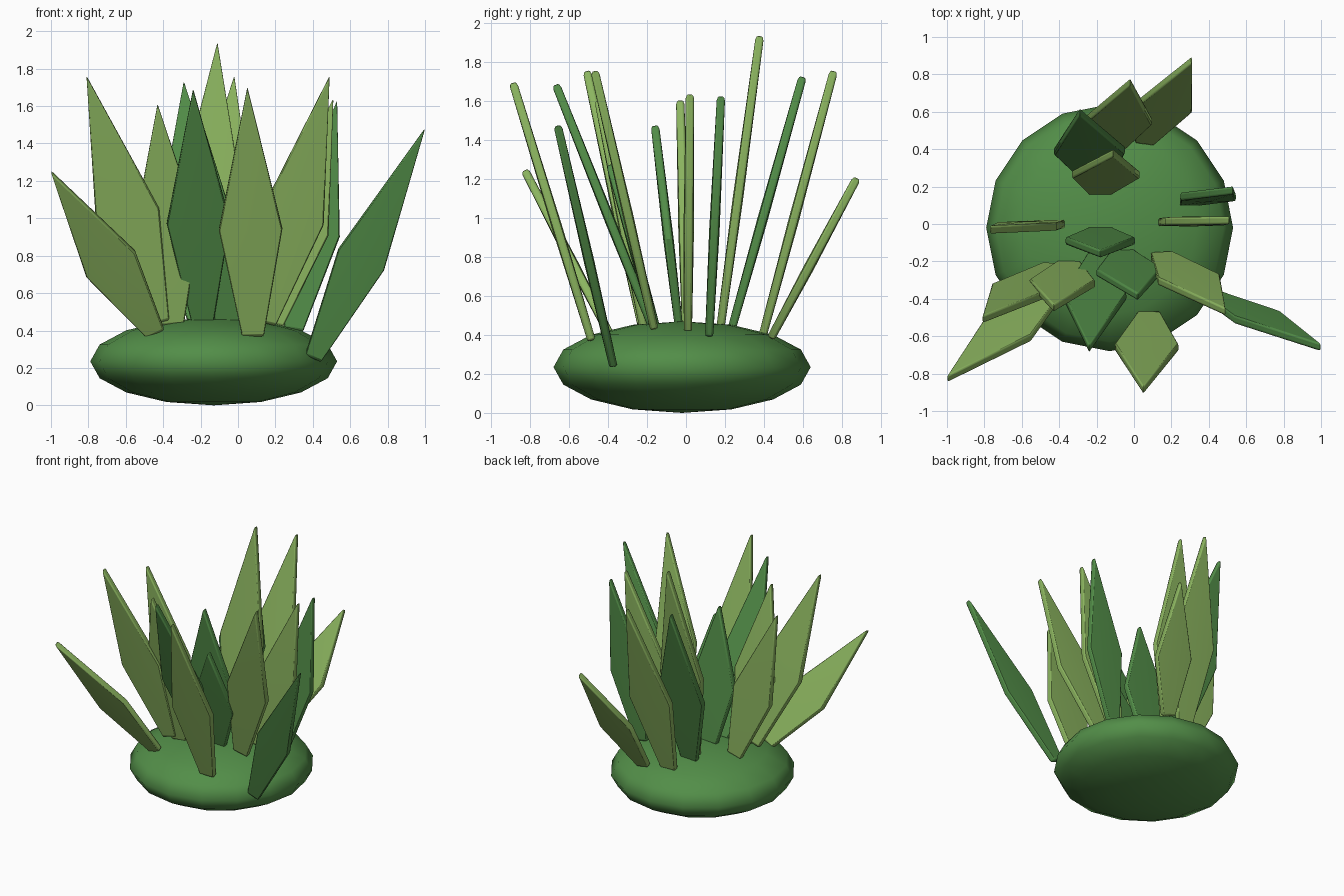
import bpy, bmesh
from math import radians
from mathutils import Vector

cube = bpy.data.objects.get("Cube")
if cube:
    bpy.data.objects.remove(cube, do_unlink=True)


def material(name, color):
    mat = bpy.data.materials.new(name)
    mat.use_nodes = True
    mat.diffuse_color = (*color, 1)
    bsdf = next(n for n in mat.node_tree.nodes if n.type == 'BSDF_PRINCIPLED')
    bsdf.inputs["Base Color"].default_value = (*color, 1)
    bsdf.inputs["Roughness"].default_value = 0.8
    return mat


dark = material("dark_green", (0.085, 0.27, 0.065))
light = material("light_green", (0.26, 0.46, 0.115))

# Mossy mound: a flattened ball
bpy.ops.mesh.primitive_uv_sphere_add(segments=16, ring_count=8, radius=1,
                                     location=(-0.13, -0.02, 0.235))
mound = bpy.context.object
mound.name = "mound"
mound.scale = (0.66, 0.66, 0.235)
bpy.ops.object.transform_apply(location=False, rotation=False, scale=True)
mound.data.materials.append(dark)
bpy.ops.object.shade_smooth()


def leaf(name, base, tip, width, mat):
    """Kite-shaped blade from base to tip, lying across the x axis."""
    base, tip = Vector(base), Vector(tip)
    axis = (tip - base).normalized()
    across = Vector((1, 0, 0))
    across = (across - axis * across.dot(axis)).normalized()
    normal = axis.cross(across)
    base -= axis * 0.02
    shoulder = base.lerp(tip, 0.43)
    foot = across * width * 0.17
    side = across * width * 0.5
    outline = [base - foot, base + foot, shoulder + side, tip, shoulder - side]

    bm = bmesh.new()
    front, back = ([bm.verts.new(p + normal * t) for p in outline]
                   for t in (0.021, -0.021))
    for ring, t in ((front, 0.027), (back, -0.027)):
        # Slightly raised middle point gives the soft facets
        middle = bm.verts.new(shoulder + normal * t)
        for i in range(5):
            bm.faces.new((ring[i], ring[(i + 1) % 5], middle))
    for i in range(5):
        j = (i + 1) % 5
        bm.faces.new((front[i], back[i], back[j], front[j]))
    bmesh.ops.recalc_face_normals(bm, faces=bm.faces)
    mesh = bpy.data.meshes.new(name)
    bm.to_mesh(mesh)
    bm.free()

    obj = bpy.data.objects.new(name, mesh)
    bpy.context.collection.objects.link(obj)
    mesh.materials.append(mat)
    bevel = obj.modifiers.new("soft_edge", 'BEVEL')
    bevel.width = 0.011
    bevel.segments = 2
    bevel.limit_method = 'ANGLE'
    bevel.angle_limit = radians(40)
    bpy.ops.object.select_all(action='DESELECT')
    obj.select_set(True)
    bpy.context.view_layer.objects.active = obj
    bpy.ops.object.shade_smooth_by_angle(angle=radians(30))


# Leaves: base point, tip point, width
light_leaves = [
    ((-.45, -.39, .40), (-1.0, -.83, 1.25), .30),
    ((-.43, -.23, .46), (-.81, -.51, 1.76), .35),
    ((-.35, -.22, .45), (-.43, -.45, 1.61), .35),
    ((-.18, .18, .46), (-.11, .38, 1.94), .36),
    ((-.13, .40, .42), (-.02, .76, 1.76), .36),
    ((.08, -.49, .39), (.05, -.89, 1.70), .34),
    ((.15, -.17, .46), (.49, -.47, 1.76), .34),
    ((.19, .01, .45), (.51, .02, 1.64), .33),
    ((-.43, 0, .45), (-.77, -.03, 1.61), .33),
    ((.06, .45, .41), (.31, .88, 1.21), .30),
]
dark_leaves = [
    ((-.20, .24, .45), (-.29, .60, 1.73), .38),
    ((-.19, -.18, .46), (-.24, -.67, 1.69), .34),
    ((.30, .12, .42), (.53, .18, 1.63), .30),
    ((.41, -.38, .27), (1.0, -.66, 1.48), .27),
    ((-.18, -.04, .47), (-.18, -.16, 1.48), .37),
    ((-.06, -.16, .46), (.02, -.39, 1.28), .35),
]
for label, mat, group in (("light", light, light_leaves), ("dark", dark, dark_leaves)):
    for n, (base, tip, width) in enumerate(group, 1):
        leaf(f"{label}_leaf_{n}", base, tip, width, mat)
